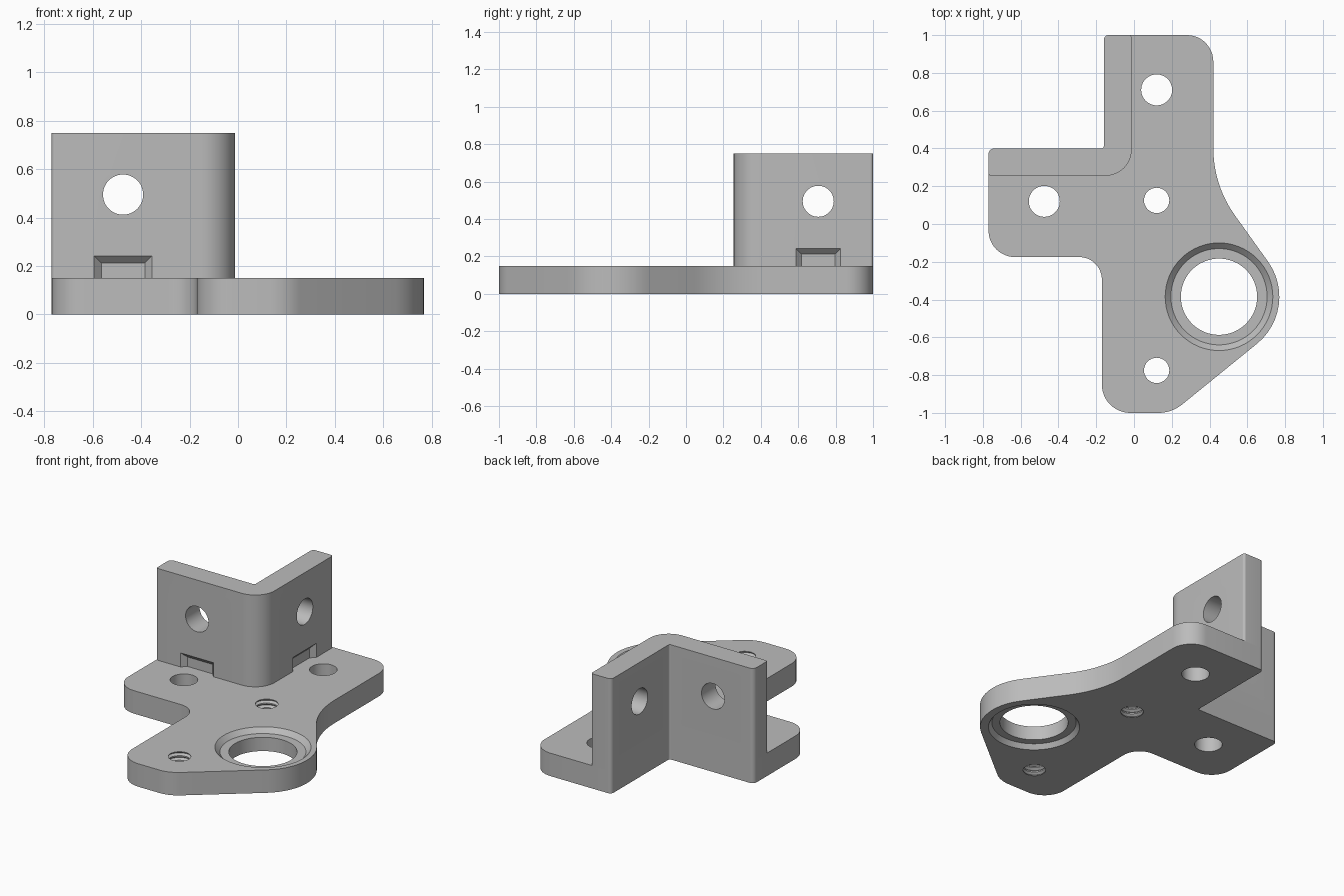
import bpy, bmesh, math
from mathutils import Vector, Matrix

cube = bpy.data.objects.get("Cube")
if cube:
    bpy.data.objects.remove(cube, do_unlink=True)

PLATE_TOP, WALL_TOP = 0.15, 0.75
EPS = 0.02

grey = bpy.data.materials.new("plain grey")
grey.use_nodes = True
colour = (0.5, 0.5, 0.5, 1)
grey.diffuse_color = colour
grey.node_tree.nodes["Principled BSDF"].inputs["Base Color"].default_value = colour


def fillet(corners, steps=12):
    """Round each (x, y, radius) corner of a closed outline."""
    out = []
    for i, (x, y, r) in enumerate(corners):
        p = Vector((x, y))
        a = (Vector(corners[i - 1][:2]) - p).normalized()
        b = (Vector(corners[(i + 1) % len(corners)][:2]) - p).normalized()
        if r == 0:
            out.append(p)
            continue
        half = a.angle(b) / 2
        centre = p + (a + b).normalized() * r / math.sin(half)
        start = p + a * r / math.tan(half) - centre
        end = p + b * r / math.tan(half) - centre
        turn = math.pi - 2 * half
        if start.x * end.y - start.y * end.x < 0:
            turn = -turn
        for k in range(steps + 1):
            out.append(centre + Matrix.Rotation(turn * k / steps, 2) @ start)
    return out


def make_object(name, bm):
    bmesh.ops.recalc_face_normals(bm, faces=bm.faces)
    mesh = bpy.data.meshes.new(name)
    bm.to_mesh(mesh)
    bm.free()
    mesh.materials.append(grey)
    obj = bpy.data.objects.new(name, mesh)
    bpy.context.collection.objects.link(obj)
    return obj


def loft(name, rings):
    """Skin a stack of equal rings and cap both ends."""
    bm = bmesh.new()
    loops = [[bm.verts.new(v) for v in ring] for ring in rings]
    n = len(loops[0])
    for low, high in zip(loops, loops[1:]):
        for i in range(n):
            j = (i + 1) % n
            bm.faces.new((low[i], low[j], high[j], high[i]))
    bm.faces.new(loops[0][::-1])
    bm.faces.new(loops[-1])
    return make_object(name, bm)


def extrude(name, outline, z0, z1):
    return loft(name, [[(p.x, p.y, z) for p in outline] for z in (z0, z1)])


def turned(name, profile, place, sides=48):
    """Cutter turned about z from (radius, height) points, then placed."""
    angles = [2 * math.pi * k / sides for k in range(sides)]
    return loft(name, [[place @ Vector((r * math.cos(a), r * math.sin(a), h))
                        for a in angles] for r, h in profile])


def at(x, y, z=0.0):
    return Matrix.Translation((x, y, z))


def finish(obj, cutters):
    """Cut, bake the result and smooth the round parts."""
    for c in cutters:
        c.hide_render = True
        mod = obj.modifiers.new(c.name, 'BOOLEAN')
        mod.operation, mod.solver, mod.object = 'DIFFERENCE', 'EXACT', c
    bpy.context.view_layer.update()
    deps = bpy.context.evaluated_depsgraph_get()
    mesh = bpy.data.meshes.new_from_object(obj.evaluated_get(deps))
    obj.modifiers.clear()
    obj.data = mesh
    for c in cutters:
        bpy.data.objects.remove(c, do_unlink=True)
    bpy.ops.object.select_all(action='DESELECT')
    obj.select_set(True)
    bpy.context.view_layer.objects.active = obj
    bpy.ops.object.shade_smooth_by_angle(angle=math.radians(25))


# Base plate outline, anticlockwise
plate = extrude("base_plate", fillet([
    (-0.17, -1, 0.15), (0.2, -1, 0.2), (0.885, -0.444, 0.32),
    (0.42, 0.205, 0.61), (0.42, 1, 0.14), (-0.16, 1, 0.025),
    (-0.16, 0.4, 0.012), (-0.77, 0.4, 0.03), (-0.77, -0.175, 0.14),
    (-0.17, -0.175, 0.12)]), 0, PLATE_TOP)

# Plain bolt holes
cutters = [turned("bolt_hole", [(0.082, -EPS), (0.082, PLATE_TOP + EPS)], at(x, y))
           for x, y in ((-0.475, 0.12), (0.12, 0.71))]

# Threaded holes
pitch, turns = 0.03, 5
thread = [(0.067, -EPS)]
for k in range(turns):
    thread += [(0.067, k * pitch + 0.004), (0.082, (k + 0.5) * pitch),
               (0.067, (k + 1) * pitch - 0.004)]
thread.append((0.067, PLATE_TOP + EPS))
cutters += [turned("threaded_hole", thread, at(0.12, y), 32) for y in (0.125, -0.775)]

# Large stepped bore with a lip inside and chamfered mouths
cutters.append(turned("stepped_bore", [
    (0.27, -EPS), (0.27, 0), (0.25, 0.03), (0.202, 0.03), (0.202, 0.12),
    (0.255, 0.12), (0.285, PLATE_TOP), (0.285, PLATE_TOP + EPS)], at(0.45, -0.385), 64))
finish(plate, cutters)

# Upright corner wall
wall = extrude("corner_wall", fillet([
    (-0.77, 0.255, 0.015), (-0.012, 0.255, 0.14), (-0.012, 1, 0.015),
    (-0.16, 1, 0.025), (-0.16, 0.4, 0.012), (-0.77, 0.4, 0.03)]), PLATE_TOP, WALL_TOP)

# Each wall face: local x along the wall, local y into it
faces = [at(-0.475, 0.255),
         at(-0.012, 0.707) @ Matrix.Rotation(math.pi / 2, 4, 'Z')]
cutters = []
for face in faces:
    # Cross hole
    cutters.append(turned("cross_hole", [(0.083, -0.1), (0.083, 0.25)],
                          face @ at(0, 0, 0.495) @ Matrix.Rotation(-math.pi / 2, 4, 'X')))
    # Tapered relief notch at the foot
    rings = []
    for depth in (-0.01, 0.03):
        w, top = 0.12 - depth, 0.242 - depth
        rings.append([face @ Vector(v) for v in (
            (-w, depth, 0.1), (w, depth, 0.1), (w, depth, top), (-w, depth, top))])
    cutters.append(loft("relief_notch", rings))
finish(wall, cutters)
